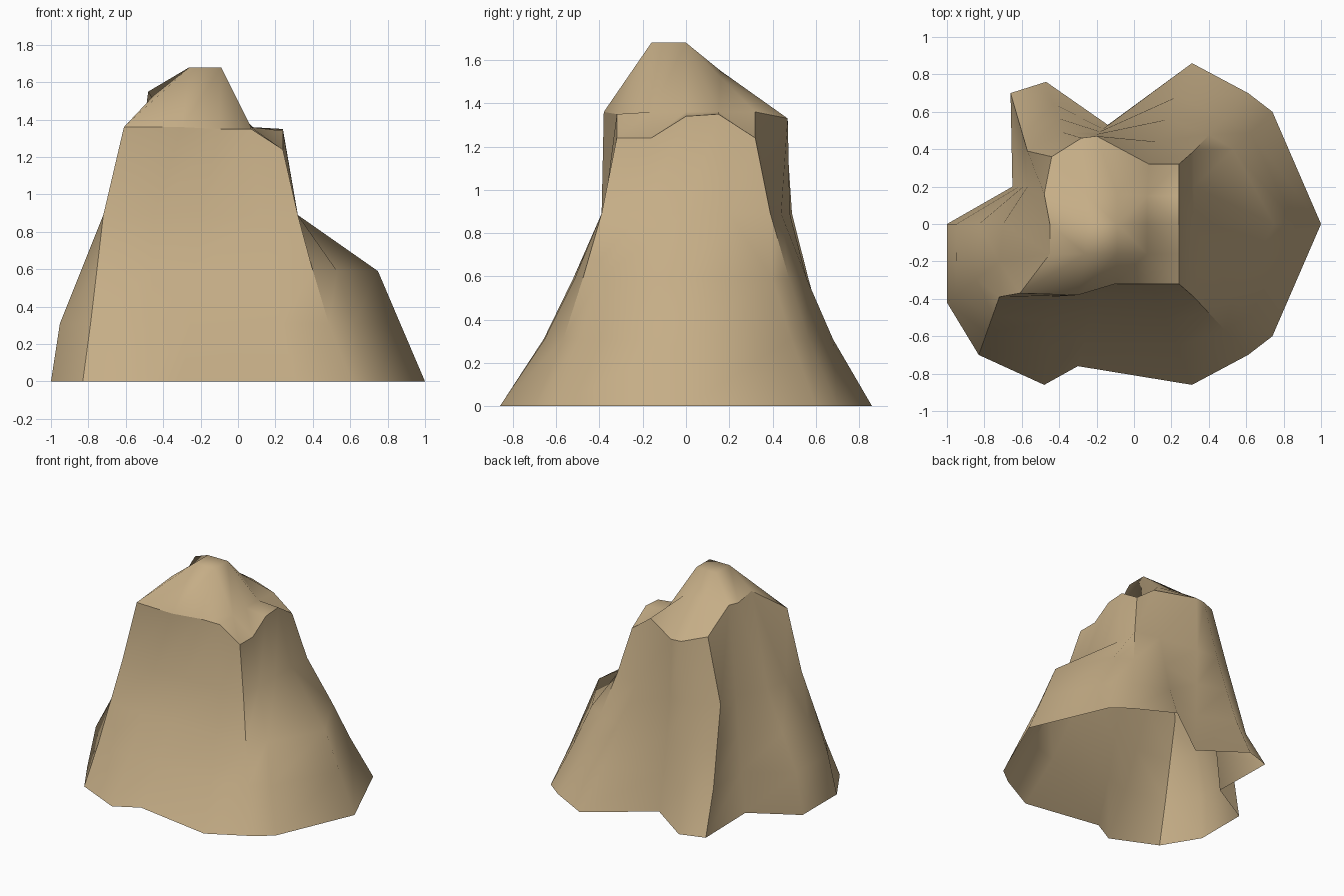
import bpy, bmesh
from mathutils import Vector

# Ribs of the rock, counter-clockwise from the right (+x):
# foot x, y | shoulder x, y (z 0.89) | rim x, y, z
RIBS_EAST_BACK = [
    (1.00, 0.00, 0.32, 0.00, 0.24, 0.00, 1.34),
    (0.74, 0.60, 0.32, 0.20, 0.24, 0.15, 1.35),
    (0.61, 0.70, 0.32, 0.39, 0.24, 0.32, 1.24),
    (0.31, 0.86, 0.12, 0.44, 0.08, 0.32, 1.36),
    (-0.14, 0.53, -0.20, 0.48, -0.20, 0.47, 1.33),
    (-0.47, 0.76, -0.38, 0.49, -0.28, 0.46, 1.33),
    (-0.66, 0.70, -0.57, 0.39, -0.44, 0.36, 1.37),
    (-0.65, 0.20, -0.57, 0.20, -0.48, 0.16, 1.55),
]
RIBS_WEST_FRONT = [
    (-1.00, 0.00, -0.70, 0.00, -0.45, 0.00, 1.50),
    (-1.00, -0.42, -0.72, -0.20, -0.45, -0.16, 1.53),
    (-0.83, -0.70, -0.72, -0.39, -0.61, -0.37, 1.36),
    (-0.48, -0.86, -0.45, -0.39, -0.30, -0.38, 1.36),
    (-0.30, -0.76, -0.20, -0.38, -0.10, -0.32, 1.35),
    (0.31, -0.86, 0.12, -0.38, 0.07, -0.32, 1.35),
    (0.61, -0.70, 0.32, -0.39, 0.24, -0.32, 1.24),
    (0.74, -0.60, 0.32, -0.20, 0.24, -0.16, 1.24),
]
RIBS = RIBS_EAST_BACK + RIBS_WEST_FRONT
# How far a rib has moved in at z 0.31 and z 0.59 (right and left sides bulge out)
PULL = {0: (0.195, 0.37), 1: (0.28, 0.50), 15: (0.28, 0.50), 6: (0.52, 0.75),
        8: (0.17, 0.57), 9: (0.17, 0.57), 10: (0.38, 0.68)}

# Summit ring, and which summit point each rib runs to
SUMMIT = [(0.07, 0, 1.36), (0.07, 0.15, 1.36), (-0.09, 0.16, 1.52), (-0.26, 0.16, 1.55),
          (-0.26, 0, 1.68), (-0.26, -0.16, 1.68), (-0.09, -0.16, 1.68), (0.07, -0.16, 1.36)]
LINK = [0, 1, 1, 1, 2, 3, 3, 3, 4, 5, 5, 5, 6, 7, 7, 7]

bm = bmesh.new()


def face(*verts):
    """Smooth face from the distinct vertices only."""
    unique = list(dict.fromkeys(verts))
    if len(unique) > 2:
        bm.faces.new(unique).smooth = True


def crease(a, b):
    """Keep the edge between two vertices sharp."""
    edge = bm.edges.get((a, b))
    if edge:
        edge.smooth = False


# Side walls, open underneath
columns = []
for i, (fx, fy, sx, sy, rx, ry, rz) in enumerate(RIBS):
    foot, shoulder = Vector((fx, fy, 0)), Vector((sx, sy, 0.89))
    points = [foot]
    for z, t in zip((0.31, 0.59), PULL.get(i, (0.43, 0.72))):
        p = foot.lerp(shoulder, t)
        p.z = z
        points.append(p)
    points += [shoulder, Vector((rx, ry, rz))]
    columns.append([bm.verts.new(p) for p in points])

summit = [bm.verts.new(p) for p in SUMMIT]
peak = bm.verts.new((-0.09, 0, 1.68))
n = len(columns)
for i in range(n):
    a, b = columns[i], columns[(i + 1) % n]
    for k in range(4):
        face(a[k], b[k], b[k + 1], a[k + 1])
    # Slope from the rim to the summit
    face(a[4], b[4], summit[LINK[(i + 1) % n]], summit[LINK[i]])

# Summit cap
for i in range(8):
    face(summit[i], summit[(i + 1) % 8], peak)

# Sharp rim all round, and sharp corner ribs (rib: first sharp level)
for i in range(n):
    crease(columns[i][4], columns[(i + 1) % n][4])
for rib, start in {2: 2, 6: 0, 10: 0, 14: 1}.items():
    for k in range(start, 4):
        crease(columns[rib][k], columns[rib][k + 1])

mesh = bpy.data.meshes.new("rock")
bm.to_mesh(mesh)
bm.free()

stone = bpy.data.materials.new("tan stone")
stone.diffuse_color = (0.56, 0.42, 0.24, 1)
mesh.materials.append(stone)

rock = bpy.data.objects.new("rock", mesh)
bpy.context.collection.objects.link(rock)
